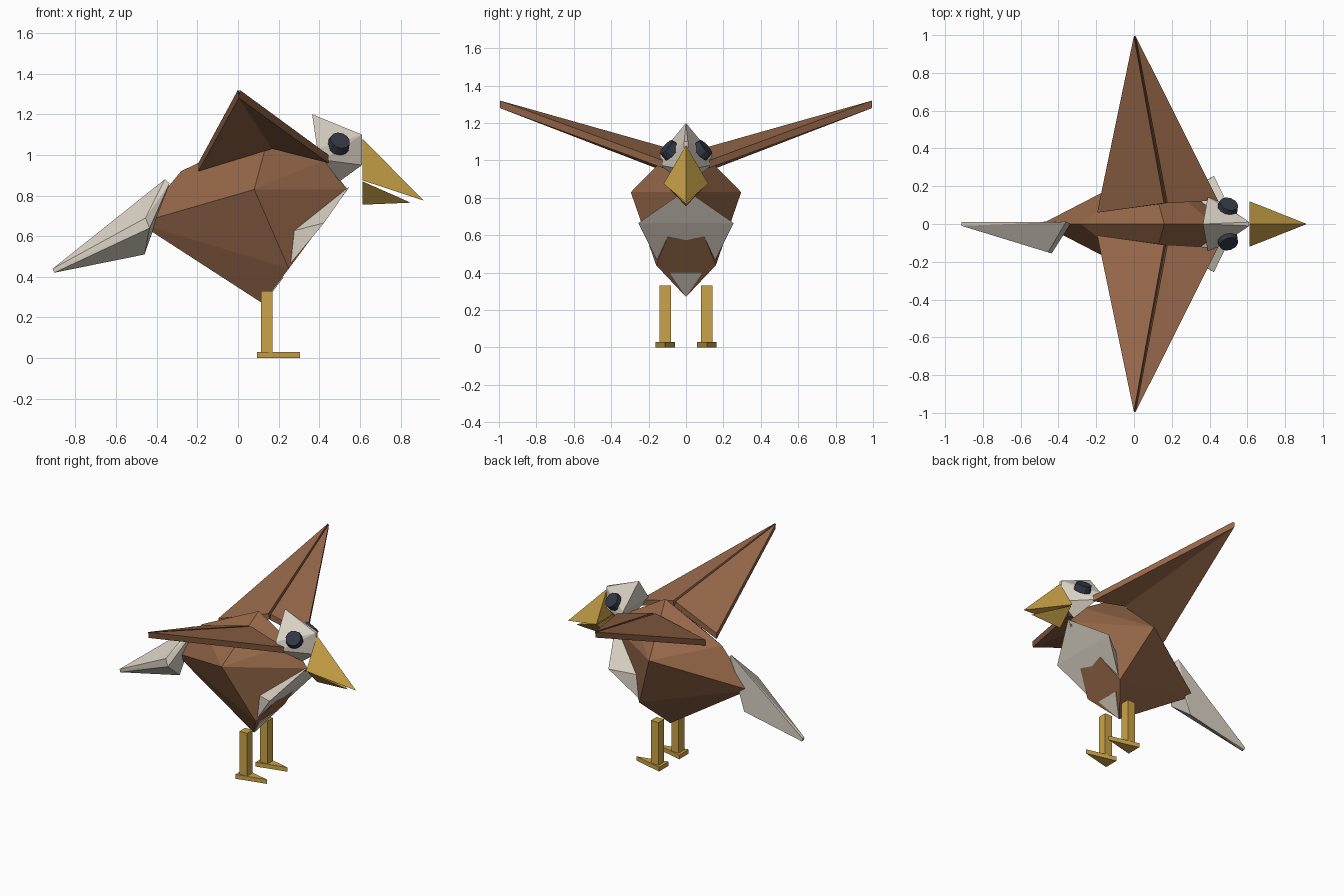
import bpy, bmesh, math
from mathutils import Vector

if "Cube" in bpy.data.objects:
    bpy.data.objects.remove(bpy.data.objects["Cube"])


def material(name, rgb):
    m = bpy.data.materials.new(name)
    m.diffuse_color = (*rgb, 1)
    m.use_nodes = True
    m.node_tree.nodes["Principled BSDF"].inputs["Base Color"].default_value = m.diffuse_color
    return m


BROWN = material("brown feathers", (0.30, 0.135, 0.066))
CREAM = material("cream feathers", (0.71, 0.65, 0.56))
YELLOW = material("beak yellow", (0.60, 0.37, 0.065))
DARK = material("eye dark", (0.032, 0.04, 0.06))


def finish(bm, name, mat):
    bmesh.ops.recalc_face_normals(bm, faces=bm.faces[:])
    me = bpy.data.meshes.new(name)
    bm.to_mesh(me)
    bm.free()
    me.materials.append(mat)
    ob = bpy.data.objects.new(name, me)
    bpy.context.collection.objects.link(ob)
    return ob


def solid(name, mat, verts, faces):
    bm = bmesh.new()
    vs = [bm.verts.new(v) for v in verts]
    for f in faces:
        bm.faces.new([vs[i] for i in f])
    return finish(bm, name, mat)


def hull(name, mat, points):
    """Faceted solid wrapped around a few corner points."""
    bm = bmesh.new()
    for p in points:
        bm.verts.new(p)
    out = bmesh.ops.convex_hull(bm, input=bm.verts[:])
    junk = {g for g in out["geom_interior"] + out["geom_unused"]
            if isinstance(g, bmesh.types.BMVert)}
    bmesh.ops.delete(bm, geom=list(junk), context='VERTS')
    bmesh.ops.dissolve_limit(bm, angle_limit=0.02, verts=bm.verts[:], edges=bm.edges[:])
    return finish(bm, name, mat)


def both(x, y, z):
    return [(x, -y, z), (x, y, z)]


# Body: faceted gem with ridge along the back
hull("body", BROWN, [
    (-0.49, 0, 0.665), (-0.28, 0, 0.92), (0.16, 0, 1.13), (0.42, 0, 0.975),
    (0.54, 0, 0.83), (0.12, 0, 0.27),
    *both(0.08, 0.295, 0.83), *both(0.25, 0.16, 0.44)])

# Breast shield wrapping around the front of the body
hull("breast", CREAM, [
    (0.547, 0, 0.842), *both(0.423, 0.255, 0.665),
    *both(0.25, 0.15, 0.455), (0.05, 0, 0.57)])

# Belly patch lying on the lower front facet
n = Vector((0.79, 0, -0.61)) * 0.006
patch = [Vector(p) for p in [*both(0.219, 0.085, 0.40), (0.122, 0, 0.273)]]
hull("belly_patch", CREAM, patch + [p + n for p in patch])

# Head
hull("head", CREAM, [
    (0.365, 0, 1.2), *both(0.39, 0.14, 1.03), *both(0.42, 0.14, 0.975),
    *both(0.61, 0.01, 1.1), *both(0.61, 0.01, 0.95), (0.5, 0, 0.87)])

# Beak halves
hull("upper_beak", YELLOW, [
    (0.612, 0, 1.08), *both(0.612, 0.12, 0.875), (0.915, 0, 0.775)])
hull("lower_beak", YELLOW, [
    (0.612, 0, 0.755), *both(0.612, 0.11, 0.87), (0.85, 0, 0.765)])

# Tail: slanted half fan on one side
hull("tail", CREAM, [
    *both(-0.912, 0.01, 0.44), *both(-0.905, 0.01, 0.42),
    (-0.36, 0.012, 0.88), (-0.337, 0, 0.86),
    (-0.455, -0.15, 0.69), (-0.435, -0.155, 0.64), (-0.46, 0.012, 0.51)])

for side, s in (("right", -1), ("left", 1)):
    # Wing: two panels meeting at a narrow groove
    tip = (0.004, s * 0.995, 1.32)
    tip_low = (0.004, s * 0.995, 1.28)
    fold = (0.168, s * 0.11, 1.03)
    for part, root, shift in (("rear", (-0.195, 0.06, 0.96), -0.009),
                              ("front", (0.445, 0.125, 1.0), 0.009)):
        x, y, z = root
        solid(f"{side}_{part}_wing", BROWN,
              [(x, s * y, z), (0.168 + shift, s * 0.11, 1.07),
               (tip[0] + shift * 0.5, tip[1], tip[2]),
               (x, s * y, z - 0.04), fold, tip_low],
              [(0, 1, 2), (3, 4, 5), (0, 1, 4, 3), (1, 2, 5, 4), (2, 0, 3, 5)])

    # Eye: short disc set on the upper face facet
    axis = Vector((0.26, s * 0.73, 0.64)).normalized()
    centre = Vector((0.495, s * 0.084, 1.052)) + axis * 0.008
    bm = bmesh.new()
    bmesh.ops.create_cone(bm, cap_ends=True, segments=12, radius1=0.057,
                          radius2=0.05, depth=0.045)
    bm.transform(axis.to_track_quat('Z', 'Y').to_matrix().to_4x4())
    bmesh.ops.translate(bm, verts=bm.verts[:], vec=centre)
    finish(bm, f"{side}_eye", DARK)

    # Leg and triangular foot
    c = s * 0.112
    hull(f"{side}_leg", YELLOW, [(x, c + d, z) for x in (0.113, 0.171)
                                 for d in (-0.031, 0.031) for z in (0.03, 0.33)])
    hull(f"{side}_foot", YELLOW, [p for z in (0, 0.03) for p in (
        (0.094, c - 0.052, z), (0.094, c + 0.052, z), (0.305, c, z))])
